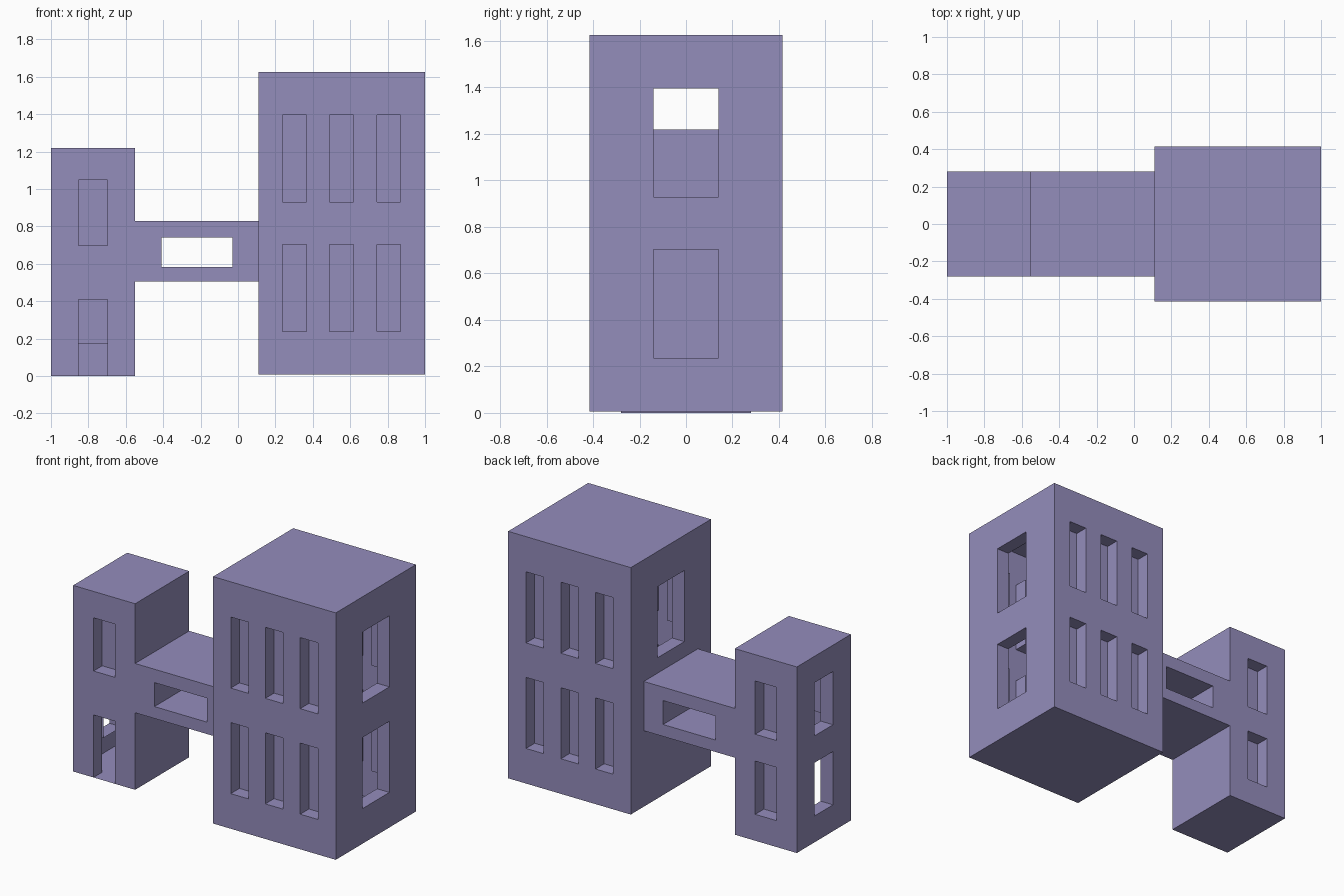
import bpy, bmesh
from mathutils import Vector

if "Cube" in bpy.data.objects:
    bpy.data.objects.remove(bpy.data.objects["Cube"])

DEPTH = 0.09  # window reveal depth

paint = bpy.data.materials.new("muted_violet")
paint.diffuse_color = (0.296, 0.266, 0.5, 1.0)
paint.use_nodes = True
paint.node_tree.nodes["Principled BSDF"].inputs["Base Color"].default_value = paint.diffuse_color


def quad(bm, pts, want):
    """Add a face whose normal points along 'want'."""
    f = bm.faces.new([bm.verts.new(p) for p in pts])
    f.normal_update()
    if f.normal.dot(want) < 0:
        f.normal_flip()


def wall(bm, axis, pos, inward, a0, a1, z0, z1, openings=()):
    """Thin upright wall; openings are (a0, a1, z0, z1, depth, blind)."""
    def p(a, z, d=0.0):
        off = pos + inward * d
        return Vector((off, a, z)) if axis == 'x' else Vector((a, off, z))
    out = p(0, 0, -1) - p(0, 0)
    a_cuts = sorted({a0, a1, *[v for o in openings for v in o[0:2]]})
    z_cuts = sorted({z0, z1, *[v for o in openings for v in o[2:4]]})
    for l, r in zip(a_cuts, a_cuts[1:]):
        for b, t in zip(z_cuts, z_cuts[1:]):
            ca, cz = (l + r) / 2, (b + t) / 2
            if not any(o[0] < ca < o[1] and o[2] < cz < o[3] for o in openings):
                quad(bm, [p(l, b), p(r, b), p(r, t), p(l, t)], out)
    for l, r, b, t, d, blind in openings:
        ring = [(l, b), (r, b), (r, t), (l, t)]
        mid = p((l + r) / 2, (b + t) / 2)
        for s, e in zip(ring, ring[1:] + ring[:1]):
            if s[1] == e[1] == z0:
                continue  # a doorway has no sill, only the floor
            quad(bm, [p(*s), p(*e), p(*e, d), p(*s, d)], mid - (p(*s) + p(*e)) / 2)
        if blind:
            quad(bm, [p(*c, d) for c in ring], out)


def slab(bm, x0, x1, y, z, up):
    quad(bm, [(x0, -y, z), (x1, -y, z), (x1, y, z), (x0, y, z)], Vector((0, 0, up)))


def block(name, x0, x1, y, z0, z1, front=(), back=(), left=(), right=(), ends=True):
    bm = bmesh.new()
    wall(bm, 'y', -y, 1, x0, x1, z0, z1, front)
    wall(bm, 'y', y, -1, x0, x1, z0, z1, back)
    if ends:
        wall(bm, 'x', x0, 1, -y, y, z0, z1, left)
        wall(bm, 'x', x1, -1, -y, y, z0, z1, right)
    slab(bm, x0, x1, y, z1, 1)
    slab(bm, x0, x1, y, z0, -1)
    bmesh.ops.remove_doubles(bm, verts=bm.verts, dist=1e-5)
    me = bpy.data.meshes.new(name)
    bm.to_mesh(me)
    bm.free()
    me.materials.append(paint)
    bpy.context.collection.objects.link(bpy.data.objects.new(name, me))


# Large building: blind windows front and back, open windows on the ends
rows = [(0.237, 0.703), (0.929, 1.395)]
cols = [(0.238, 0.366), (0.489, 0.617), (0.742, 0.87)]
blind = [(*c, *r, DEPTH, True) for c in cols for r in rows]
ends = [(-0.14, 0.14, *r, DEPTH, False) for r in rows]
block("large_building", 0.11, 1.0, 0.415, 0.007, 1.626,
      front=blind, back=blind, left=ends[1:], right=ends)

# Small tower: front doorway, blind windows, open outer windows
t_rows = [(0.173, 0.522), (0.698, 1.047)]
t_blind = [(-0.852, -0.698, *r, DEPTH, True) for r in t_rows]
doorway = (-0.852, -0.698, 0.0, 0.41, DEPTH, False)
block("small_tower", -1.0, -0.55, 0.28, 0.0, 1.22,
      front=[doorway, t_blind[1]], back=t_blind,
      left=[(-0.095, 0.095, *r, DEPTH, False) for r in t_rows])

# Bridge: opening runs straight through, half from each side
gap = [(-0.41, -0.03, 0.583, 0.74, 0.28, False)]
block("bridge", -0.55, 0.11, 0.28, 0.505, 0.828, front=gap, back=gap, ends=False)
